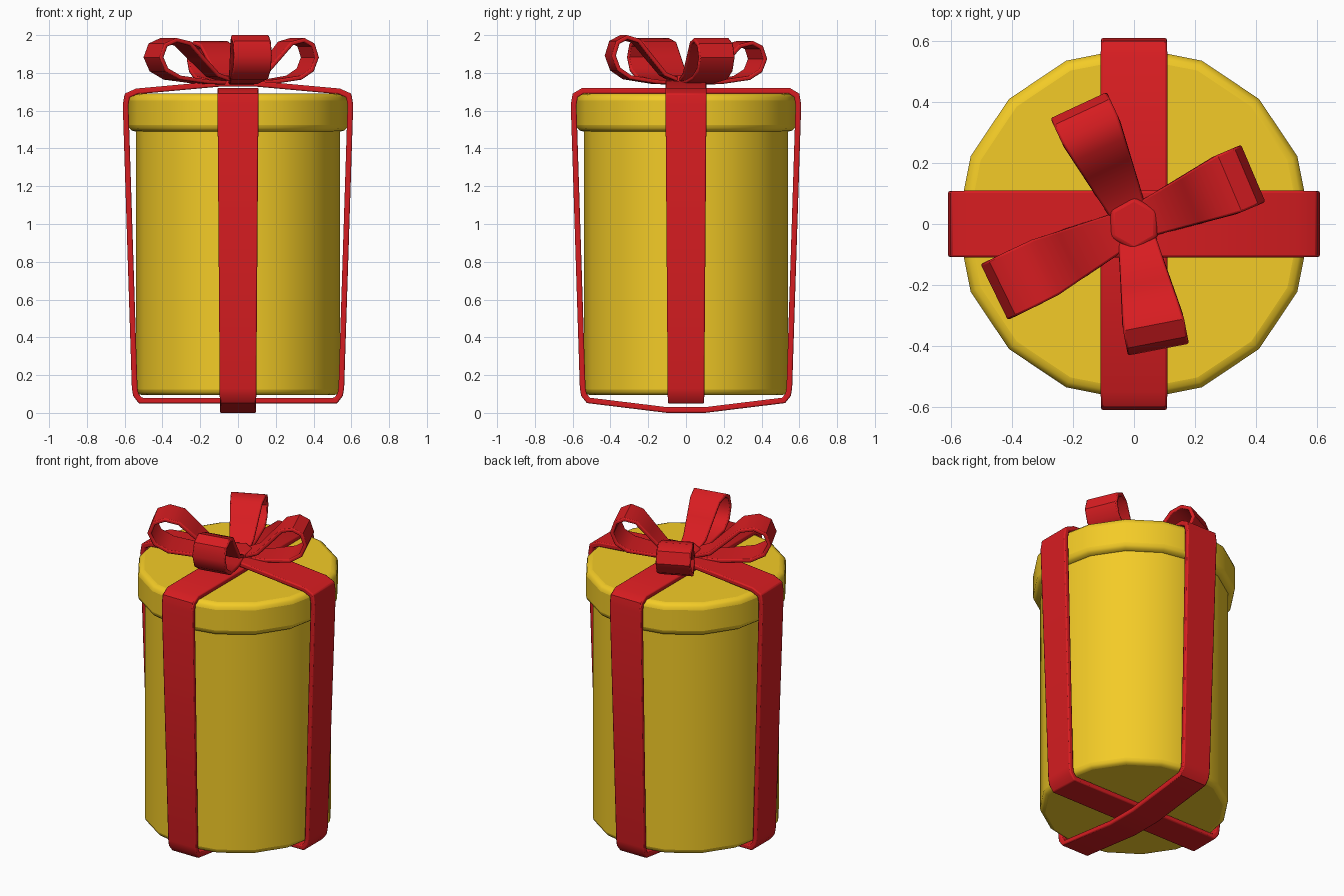
import bpy, bmesh, math
from mathutils import Vector, Matrix

if "Cube" in bpy.data.objects:
    bpy.data.objects.remove(bpy.data.objects["Cube"])


def material(name, color):
    m = bpy.data.materials.new(name)
    m.diffuse_color = color
    m.use_nodes = True
    m.node_tree.nodes["Principled BSDF"].inputs["Base Color"].default_value = m.diffuse_color
    return m


GOLD = material("gold", (0.90, 0.60, 0.02, 1))
RED = material("red", (0.68, 0.012, 0.015, 1))


def finish(ob, mat, bevel, segments):
    ob.data.materials.append(mat)
    mod = ob.modifiers.new("soft_edges", 'BEVEL')
    mod.width = bevel
    mod.segments = segments
    mod.limit_method = 'ANGLE'
    mod.angle_limit = math.radians(50)
    bpy.ops.object.select_all(action='DESELECT')
    ob.select_set(True)
    bpy.context.view_layer.objects.active = ob
    bpy.ops.object.shade_smooth_by_angle(angle=math.radians(40))


def drum(name, radius, z0, z1, bevel, mat, sides=16):
    bpy.ops.mesh.primitive_cylinder_add(vertices=sides, radius=radius, depth=z1 - z0,
                                        location=(0, 0, (z0 + z1) / 2))
    ob = bpy.context.object
    ob.name = name
    finish(ob, mat, bevel, 3)
    return ob


def ribbon(name, path, half_width, angle, thick=0.03, closed=False):
    """Sweep a flat band along an anticlockwise (r, z) path, thickened inward."""
    pts = [Vector(p) for p in path]
    n = len(pts)
    bm = bmesh.new()
    rings = []
    for i, p in enumerate(pts):
        a = pts[i - 1] if closed or i > 0 else p
        b = pts[(i + 1) % n] if closed or i < n - 1 else p
        d1 = (p - a).normalized() if a != p else (b - p).normalized()
        d2 = (b - p).normalized() if b != p else d1
        d = (d1 + d2).normalized()
        q = p + Vector((-d.y, d.x)) * thick / max(0.7, d.dot(d1))
        w = half_width(p)
        rings.append([bm.verts.new(c) for c in ((p.x, -w, p.y), (p.x, w, p.y),
                                                (q.x, w, q.y), (q.x, -w, q.y))])
    for i in range(n if closed else n - 1):
        r, s = rings[i], rings[(i + 1) % n]
        for k in range(4):
            bm.faces.new((r[k], r[(k + 1) % 4], s[(k + 1) % 4], s[k]))
    if not closed:
        bm.faces.new(rings[0])
        bm.faces.new(rings[-1])
    bmesh.ops.recalc_face_normals(bm, faces=bm.faces)
    bm.transform(Matrix.Rotation(math.radians(angle), 4, 'Z'))
    me = bpy.data.meshes.new(name)
    bm.to_mesh(me)
    bm.free()
    ob = bpy.data.objects.new(name, me)
    bpy.context.collection.objects.link(ob)
    finish(ob, RED, 0.007, 2)
    return ob


# round box and lid
drum("box_body", 0.54, 0.095, 1.55, 0.03, GOLD)
drum("box_lid", 0.58, 1.49, 1.69, 0.035, GOLD)

# two crossing straps, each from a mirrored half outline
side = [(0.555, 0.09), (0.562, 0.13), (0.61, 1.63), (0.60, 1.69)]
strap_x = [(0.525, 0.05)] + side + [(0.54, 1.717), (0.1, 1.757)]
strap_y = [(0.1, 0.0), (0.525, 0.052)] + side + [(0.55, 1.72)]
for name, half, angle in (("strap_across", strap_x, 0), ("strap_front_back", strap_y, 90)):
    loop = half + [(-x, z) for x, z in reversed(half)]
    ribbon(name, loop, lambda p: 0.096 + 0.013 * p.y / 1.7, angle, closed=True)

# four bow loops: direction, reach, top height
outline = [(0.02, 1.735), (0.18, 1.742), (0.33, 1.765), (0.40, 1.81), (0.43, 1.885),
           (0.405, 1.96), (0.345, 1.99), (0.27, 1.97), (0.20, 1.89), (0.12, 1.80), (0.03, 1.765)]
for i, (angle, reach, top) in enumerate([(23, 0.425, 1.985), (115, 0.43, 1.97),
                                         (206, 0.51, 1.985), (281, 0.42, 2.0)]):
    path = [(r * reach / 0.43, 1.735 + (z - 1.735) * (top - 1.735) / 0.255) for r, z in outline]
    ribbon(f"bow_loop_{i + 1}", path,
           lambda p: 0.055 + 0.047 * min(1, p.x / 0.33), angle, thick=0.022)

# small knot in the middle of the bow
drum("bow_knot", 0.09, 1.735, 1.785, 0.015, RED, 6)
